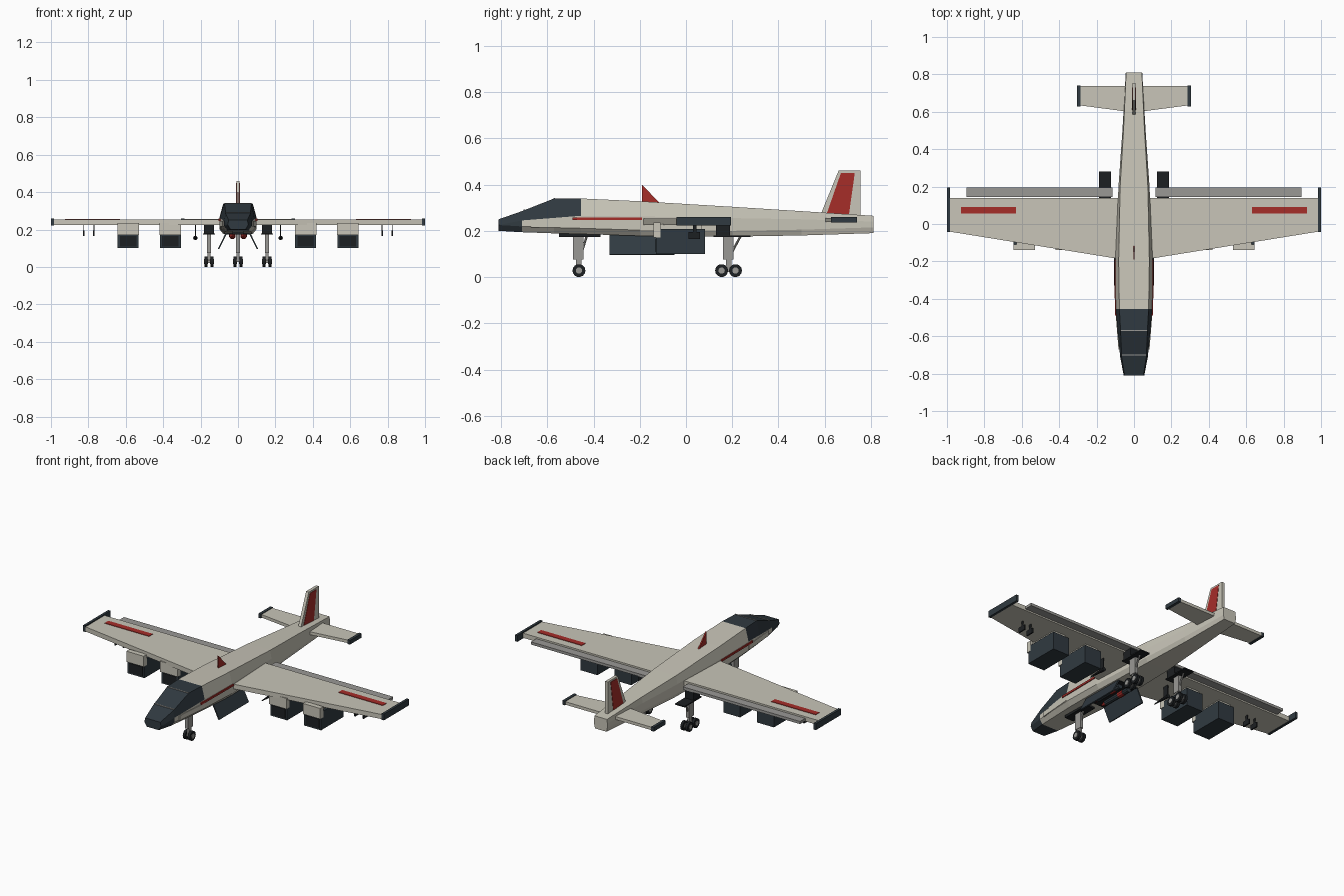
import bpy, bmesh
from math import radians
from mathutils import Vector, Matrix

if "Cube" in bpy.data.objects:
    bpy.data.objects.remove(bpy.data.objects["Cube"])


def mat(name, c):
    m = bpy.data.materials.new(name)
    m.diffuse_color = (*c, 1)
    m.use_nodes = True
    m.node_tree.nodes["Principled BSDF"].inputs["Base Color"].default_value = m.diffuse_color
    return m


HULL = mat("hull_paint", (0.58, 0.56, 0.48))
DARK = mat("dark_panel", (0.03, 0.042, 0.052))
BLACK = mat("rubber", (0.012, 0.014, 0.016))
RED = mat("red_trim", (0.38, 0.026, 0.022))
GREY = mat("flap_grey", (0.32, 0.315, 0.3))


def finish(name, bm, *mats):
    bmesh.ops.recalc_face_normals(bm, faces=bm.faces)
    me = bpy.data.meshes.new(name)
    bm.to_mesh(me)
    bm.free()
    ob = bpy.data.objects.new(name, me)
    bpy.context.collection.objects.link(ob)
    for m in mats:
        me.materials.append(m)
    return ob


def box(name, x0, x1, y0, y1, z0, z1, m):
    bm = bmesh.new()
    size = Matrix.Diagonal((abs(x1 - x0), y1 - y0, z1 - z0, 1))
    mid = Matrix.Translation(((x0 + x1) / 2, (y0 + y1) / 2, (z0 + z1) / 2))
    bmesh.ops.create_cube(bm, size=1, matrix=mid @ size)
    return finish(name, bm, m)


def prism(name, pts, offset, m):
    """Extrude a planar 3D outline by an offset vector."""
    bm = bmesh.new()
    f = bm.faces.new([bm.verts.new(p) for p in pts])
    ext = bmesh.ops.extrude_face_region(bm, geom=[f])["geom"]
    bmesh.ops.translate(bm, vec=offset, verts=[v for v in ext if isinstance(v, bmesh.types.BMVert)])
    return finish(name, bm, m)


def rod(name, a, b, r, m, n=12, r2=None):
    a, b = Vector(a), Vector(b)
    d = b - a
    bm = bmesh.new()
    rot = Vector((0, 0, 1)).rotation_difference(d).to_matrix().to_4x4()
    bmesh.ops.create_cone(bm, cap_ends=True, segments=n, radius1=r, radius2=r if r2 is None else r2,
                          depth=d.length, matrix=Matrix.Translation((a + b) / 2) @ rot)
    return finish(name, bm, m)


# Fuselage: y, bottom z, shoulder z, top z, bottom / side / top half widths
stations = [
    (-0.81, 0.200, 0.225, 0.250, 0.040, 0.055, 0.050),
    (-0.71, 0.194, 0.245, 0.285, 0.055, 0.074, 0.066),
    (-0.57, 0.189, 0.256, 0.340, 0.065, 0.088, 0.072),
    (-0.455, 0.186, 0.265, 0.340, 0.072, 0.097, 0.078),
    (-0.20, 0.178, 0.262, 0.328, 0.080, 0.100, 0.082),
    (0.20, 0.175, 0.255, 0.304, 0.070, 0.083, 0.074),
    (0.50, 0.180, 0.250, 0.285, 0.052, 0.062, 0.056),
    (0.81, 0.190, 0.240, 0.265, 0.038, 0.044, 0.042),
]
bm = bmesh.new()
rings = []
for y, zb, zm, zt, wb, w, wt in stations:
    half = [(wb, zb), (w, zb + 0.025), (w, zm), (wt, zt)]
    ring = half + [(-x, z) for x, z in reversed(half)]
    rings.append([bm.verts.new((x, y, z)) for x, z in ring])
for i, (a, b) in enumerate(zip(rings, rings[1:])):
    for j in range(8):
        k = (j + 1) % 8
        f = bm.faces.new((a[j], a[k], b[k], b[j]))
        if i == 0 or (i < 3 and j in (2, 3, 4)):
            f.material_index = 1      # nose and canopy
bm.faces.new(rings[0]).material_index = 1
bm.faces.new(rings[-1])
finish("fuselage", bm, HULL, DARK)

# Canopy frames
for i, (y, z, w) in enumerate([(-0.70, 0.289, 0.066), (-0.57, 0.339, 0.072)]):
    box(f"canopy_frame_{i}", -w, w, y - 0.003, y + 0.003, z - 0.004, z + 0.003, GREY)

# Tail fin, its red panel and the dorsal blade
prism("tail_fin", [(-0.009, y, z) for y, z in
      [(0.58, 0.265), (0.66, 0.46), (0.755, 0.46), (0.755, 0.25)]], (0.018, 0, 0), HULL)
prism("fin_red_panel", [(-0.011, y, z) for y, z in
      [(0.608, 0.272), (0.67, 0.45), (0.73, 0.45), (0.705, 0.272)]], (0.022, 0, 0), RED)
prism("dorsal_blade", [(-0.004, y, z) for y, z in
      [(-0.19, 0.32), (-0.19, 0.40), (-0.105, 0.31)]], (0.008, 0, 0), RED)

# Bay floor and centre store
box("bay_floor", -0.065, 0.065, -0.33, -0.05, 0.174, 0.186, BLACK)


def wheel(name, x, y, w):
    rod(name + "_tyre", (x - w, y, 0.028), (x + w, y, 0.028), 0.028, BLACK, 14)
    rod(name + "_hub", (x - w - 0.002, y, 0.028), (x + w + 0.002, y, 0.028), 0.014, GREY, 10)


for s, side in ((-1, "left"), (1, "right")):
    # Wing with flap, tip and stripe
    prism(f"{side}_wing", [(s * x, y, 0.225) for x, y in
          [(0.06, -0.19), (0.99, -0.04), (0.99, 0.14), (0.06, 0.14)]], (0, 0, 0.028), HULL)
    box(f"{side}_flap", s * 0.115, s * 0.895, 0.145, 0.195, 0.23, 0.246, GREY)
    box(f"{side}_wing_tip", s * 0.985, s * 1.0, -0.042, 0.195, 0.222, 0.26, DARK)
    box(f"{side}_wing_stripe", s * 0.63, s * 0.925, 0.055, 0.09, 0.25, 0.256, RED)
    # Tailplane
    prism(f"{side}_tailplane", [(s * x, y, 0.238) for x, y in
          [(0.03, 0.60), (0.295, 0.635), (0.295, 0.737), (0.03, 0.737)]], (0, 0, 0.018), HULL)
    box(f"{side}_tailplane_tip", s * 0.287, s * 0.304, 0.628, 0.74, 0.235, 0.26, DARK)
    # Fuselage side stripe and cheek panel
    prism(f"{side}_side_stripe", [(s * x, y, 0.246) for x, y in
          [(0.09, -0.49), (0.102, -0.49), (0.105, -0.19), (0.09, -0.19)]], (0, 0, 0.012), RED)
    prism(f"{side}_cheek_panel", [(s * x, y, 0.215) for x, y in
          [(0.07, -0.67), (0.083, -0.67), (0.1, -0.455), (0.08, -0.455)]], (0, 0, 0.03), HULL)
    # Engine pods
    for i, x in enumerate((0.362, 0.587)):
        c = s * x
        box(f"{side}_pod_{i}", c - 0.056, c + 0.056, -0.13, 0.083, 0.10, 0.208, DARK)
        box(f"{side}_pod_intake_{i}", c - 0.045, c + 0.045, -0.133, -0.12, 0.108, 0.165, BLACK)
        box(f"{side}_pod_lip_{i}", c - 0.058, c + 0.058, -0.14, -0.11, 0.172, 0.236, HULL)
        box(f"{side}_pod_pylon_{i}", c - 0.042, c + 0.042, -0.12, 0.07, 0.17, 0.23, HULL)
    # Small stores under the outer wing and probe under the inner wing
    for i, x in enumerate((0.77, 0.825)):
        box(f"{side}_outer_rail_{i}", s * x - 0.004, s * x + 0.004, 0.01, 0.06, 0.165, 0.195, BLACK)
        box(f"{side}_rail_mount_{i}", s * x - 0.002, s * x + 0.002, 0.03, 0.045, 0.19, 0.228, BLACK)
    rod(f"{side}_probe", (s * 0.228, 0.02, 0.155), (s * 0.228, -0.10, 0.155), 0.012, BLACK, 8, 0.002)
    box(f"{side}_probe_mount", s * 0.225, s * 0.231, -0.02, 0.015, 0.155, 0.228, BLACK)
    # Bay doors and missiles
    prism(f"{side}_bay_door", [(s * x, -0.33, z) for x, z in
          [(0.056, 0.186), (0.064, 0.186), (0.108, 0.097), (0.10, 0.095)]], (0, 0.28, 0), DARK)
    rod(f"{side}_missile", (s * 0.03, -0.27, 0.166), (s * 0.03, -0.08, 0.166), 0.016, DARK, 10)
    rod(f"{side}_missile_nose", (s * 0.03, -0.27, 0.166), (s * 0.03, -0.31, 0.166), 0.016, RED, 10, 0.003)
    rod(f"{side}_missile_band", (s * 0.03, -0.16, 0.166), (s * 0.03, -0.12, 0.166), 0.018, RED, 10)
    # Main gear
    g = s * 0.155
    box(f"{side}_gear_plate", g - 0.032, g + 0.032, 0.12, 0.28, 0.173, 0.18, BLACK)
    box(f"{side}_gear_well", g - 0.028, g + 0.028, 0.13, 0.19, 0.18, 0.228, BLACK)
    box(f"{side}_gear_strut", g - 0.01, g + 0.01, 0.16, 0.206, 0.075, 0.175, GREY)
    box(f"{side}_gear_leg", g - 0.007, g + 0.007, 0.172, 0.196, 0.025, 0.08, GREY)
    box(f"{side}_gear_bogie", g - 0.006, g + 0.006, 0.15, 0.22, 0.022, 0.034, GREY)
    rod(f"{side}_gear_brace", (g, 0.2, 0.11), (g, 0.235, 0.175), 0.005, GREY, 8)
    for i, y in enumerate((0.154, 0.214)):
        for j, d in enumerate((-0.016, 0.016)):
            wheel(f"{side}_wheel_{i}{j}", g + d, y, 0.008)
    wheel(f"nose_wheel_{side}", s * 0.016, -0.463, 0.008)

# Nose gear
box("nose_gear_plate", -0.03, 0.03, -0.55, -0.37, 0.173, 0.19, BLACK)
box("nose_gear_strut", -0.01, 0.01, -0.488, -0.443, 0.075, 0.175, GREY)
box("nose_gear_leg", -0.007, 0.007, -0.475, -0.451, 0.025, 0.08, GREY)
rod("nose_gear_brace", (0, -0.45, 0.11), (0, -0.43, 0.175), 0.005, GREY, 8)
